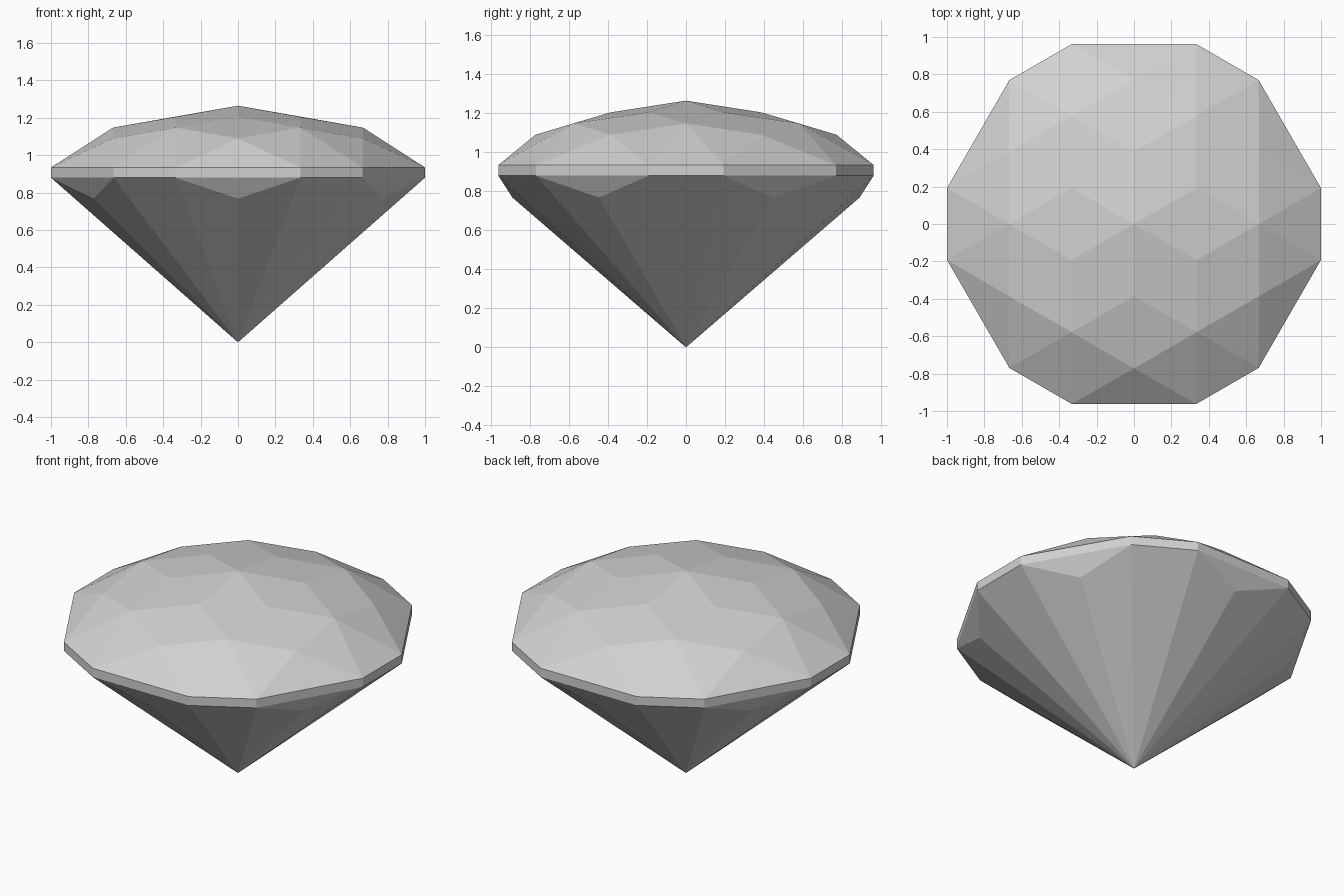
import bpy
import bmesh
from math import cos, sin, radians

cube = bpy.data.objects.get("Cube")
if cube:
    bpy.data.objects.remove(cube, do_unlink=True)

SIDES = 6
STEP = 360 / SIDES
GIRDLE_R, GIRDLE_HALF = 1.018, 10.9   # short girdle sides span +-10.9 degrees
GIRDLE_TOP, GIRDLE_LOW = 0.935, 0.88

grey = bpy.data.materials.new("pale_grey")
grey.use_nodes = True
colour = (0.64, 0.64, 0.64, 1)
grey.diffuse_color = colour
grey.node_tree.nodes["Principled BSDF"].inputs["Base Color"].default_value = colour

bm = bmesh.new()


def ring(radius, z, offset):
    """Six points around the axis, the first at the offset angle."""
    angles = [radians(offset + STEP * i) for i in range(SIDES)]
    return [bm.verts.new((radius * cos(a), radius * sin(a), z)) for a in angles]


# Crown points, from the tip outwards
tip = bm.verts.new((0, 0, 1.265))
star = ring(0.386, 1.205, STEP / 2)
bezel = ring(0.668, 1.148, 0)
break_points = ring(0.772, 1.09, STEP / 2)

# Girdle and pavilion points
top_a = ring(GIRDLE_R, GIRDLE_TOP, -GIRDLE_HALF)
top_b = ring(GIRDLE_R, GIRDLE_TOP, GIRDLE_HALF)
low_a = ring(GIRDLE_R, GIRDLE_LOW, -GIRDLE_HALF)
low_b = ring(GIRDLE_R, GIRDLE_LOW, GIRDLE_HALF)
under = ring(0.89, 0.768, STEP / 2)
culet = bm.verts.new((0, 0, 0))

for i in range(SIDES):
    n, p = (i + 1) % SIDES, i - 1
    facets = [
        # crown rhombs
        (tip, star[p], bezel[i], star[i]),
        (star[i], bezel[i], break_points[i], bezel[n]),
        # crown triangles down to the girdle
        (bezel[i], break_points[p], top_a[i]),
        (bezel[i], top_a[i], top_b[i]),
        (bezel[i], top_b[i], break_points[i]),
        (break_points[i], top_b[i], top_a[n]),
        # girdle band
        (top_a[i], low_a[i], low_b[i], top_b[i]),
        (top_b[i], low_b[i], low_a[n], top_a[n]),
        # pavilion
        (low_b[i], under[i], low_a[n]),
        (culet, low_b[i], low_a[i]),
        (culet, under[i], low_b[i]),
        (culet, low_a[n], under[i]),
    ]
    for facet in facets:
        bm.faces.new(facet)

bmesh.ops.recalc_face_normals(bm, faces=bm.faces[:])
mesh = bpy.data.meshes.new("cut_gem")
bm.to_mesh(mesh)
bm.free()
mesh.materials.append(grey)
bpy.context.collection.objects.link(bpy.data.objects.new("cut_gem", mesh))
